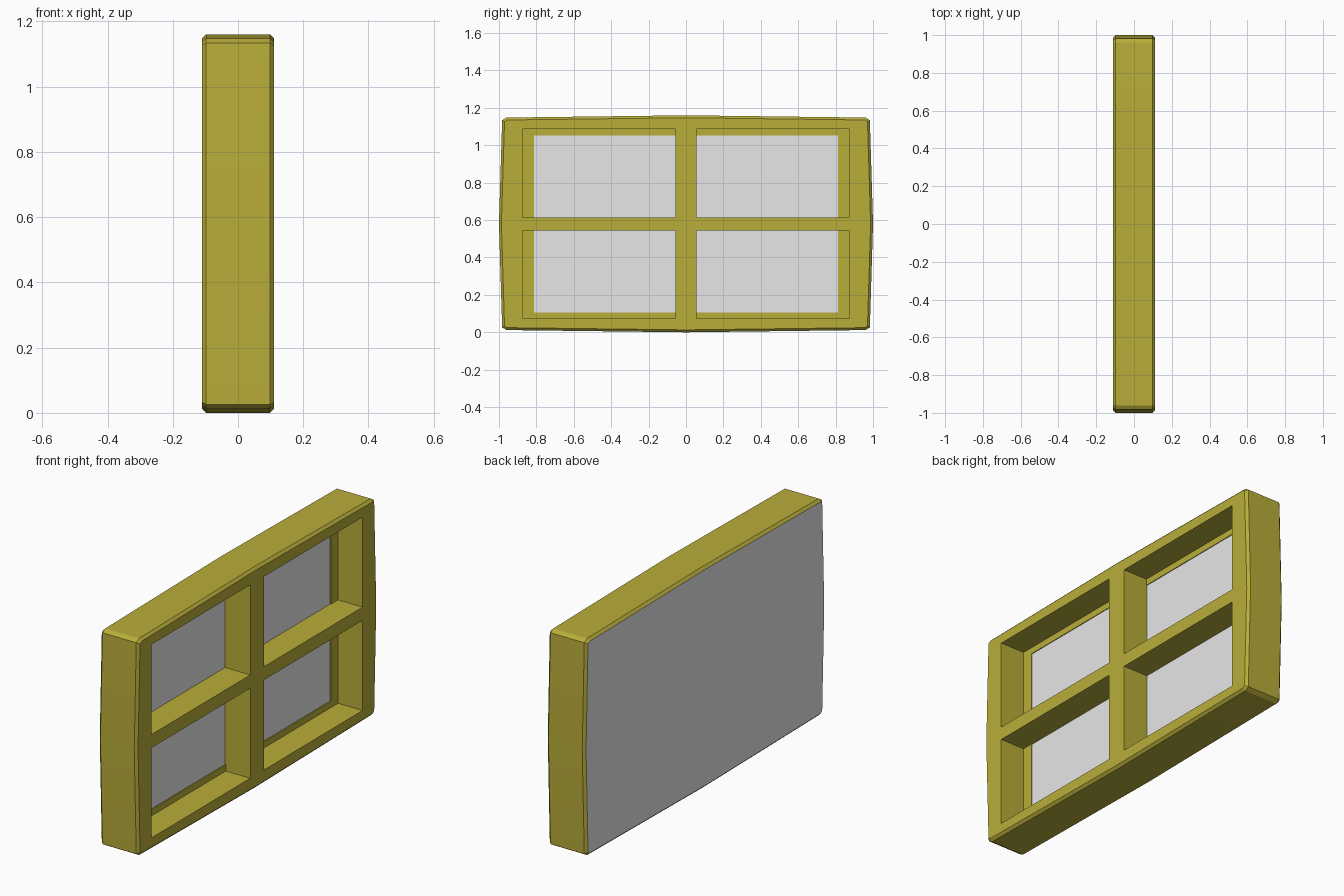
import bpy, bmesh, math
from mathutils import Matrix, Vector

cube = bpy.data.objects.get("Cube")
if cube:
    bpy.data.objects.remove(cube, do_unlink=True)


def material(name, rgb):
    m = bpy.data.materials.new(name)
    m.use_nodes = True
    m.diffuse_color = (*rgb, 1)
    m.node_tree.nodes["Principled BSDF"].inputs["Base Color"].default_value = (*rgb, 1)
    return m


OLIVE = material("olive_yellow", (0.485, 0.42, 0.042))
GREY = material("light_grey", (0.8, 0.8, 0.8))


def add_object(name, bm):
    bmesh.ops.recalc_face_normals(bm, faces=bm.faces)
    mesh = bpy.data.meshes.new(name)
    bm.to_mesh(mesh)
    bm.free()
    obj = bpy.data.objects.new(name, mesh)
    bpy.context.collection.objects.link(obj)
    return obj


def add_box(bm, low, high):
    low, high = Vector(low), Vector(high)
    bmesh.ops.create_cube(bm, size=1, matrix=Matrix.Translation((low + high) / 2)
                          @ Matrix.Diagonal((*(high - low), 1)))


def four_boxes(x0, x1, y_out, z_out):
    """One box per pane, mirrored about the crossing bars."""
    bm = bmesh.new()
    for sy in (-1, 1):
        for sz in (-1, 1):
            ys = sorted((sy * BAR_Y, sy * y_out))
            zs = sorted((MID + sz * BAR_Z, MID + sz * z_out))
            add_box(bm, (x0, ys[0], zs[0]), (x1, ys[1], zs[1]))
    return bm


HALF, MID = 0.111, 0.58         # half thickness, mid height
BAR_Y, BAR_Z = 0.057, 0.035     # half widths of the crossing bars
LEDGE, PANE = -0.031, -0.035    # depths of the ledge and of the pane

# Frame: bulging outline with clipped corners, extruded through x
quarter = [(1, 0), (0.983, 0.554), (0.96, 0.568), (0, MID)]
half = quarter + [(-y, z) for y, z in reversed(quarter[:-1])]
outline = half + [(y, -z) for y, z in reversed(half[1:-1])]
bm = bmesh.new()
back = bm.faces.new([bm.verts.new((-HALF, y, MID + z)) for y, z in outline])
ext = bmesh.ops.extrude_face_region(bm, geom=[back], use_keep_orig=True)
bmesh.ops.translate(bm, vec=(2 * HALF, 0, 0),
                    verts=[v for v in ext["geom"] if isinstance(v, bmesh.types.BMVert)])
bmesh.ops.recalc_face_normals(bm, faces=bm.faces)

# Chamfer around the front and back rims
rims = [e for e in bm.edges if abs(e.verts[0].co.x - e.verts[1].co.x) < 0.01]
bmesh.ops.bevel(bm, geom=rims, offset=0.013, segments=1, affect='EDGES')
frame = add_object("window_frame", bm)
frame.data.materials.append(OLIVE)
frame.data.materials.append(GREY)
bpy.context.view_layer.objects.active = frame
frame.select_set(True)

# Four recesses, each with a ledge around a slightly deeper pane
for depth, y_out, z_out in ((PANE, 0.814, 0.473), (LEDGE, 0.874, 0.507)):
    cutter = add_object("recess_cutter", four_boxes(depth, 0.3, y_out, z_out))
    cutter.hide_render = True
    cut = frame.modifiers.new("recesses", 'BOOLEAN')
    cut.operation, cut.solver, cut.object = 'DIFFERENCE', 'EXACT', cutter
    bpy.ops.object.modifier_apply(modifier=cut.name)
    bpy.data.objects.remove(cutter, do_unlink=True)

# Panes and back panel are grey, everything else olive
for f in frame.data.polygons:
    is_panel = abs(f.normal.x) > 0.95 and f.center.x < PANE + 0.001
    f.material_index = 1 if is_panel else 0
bpy.ops.object.shade_smooth_by_angle(angle=math.radians(20))
